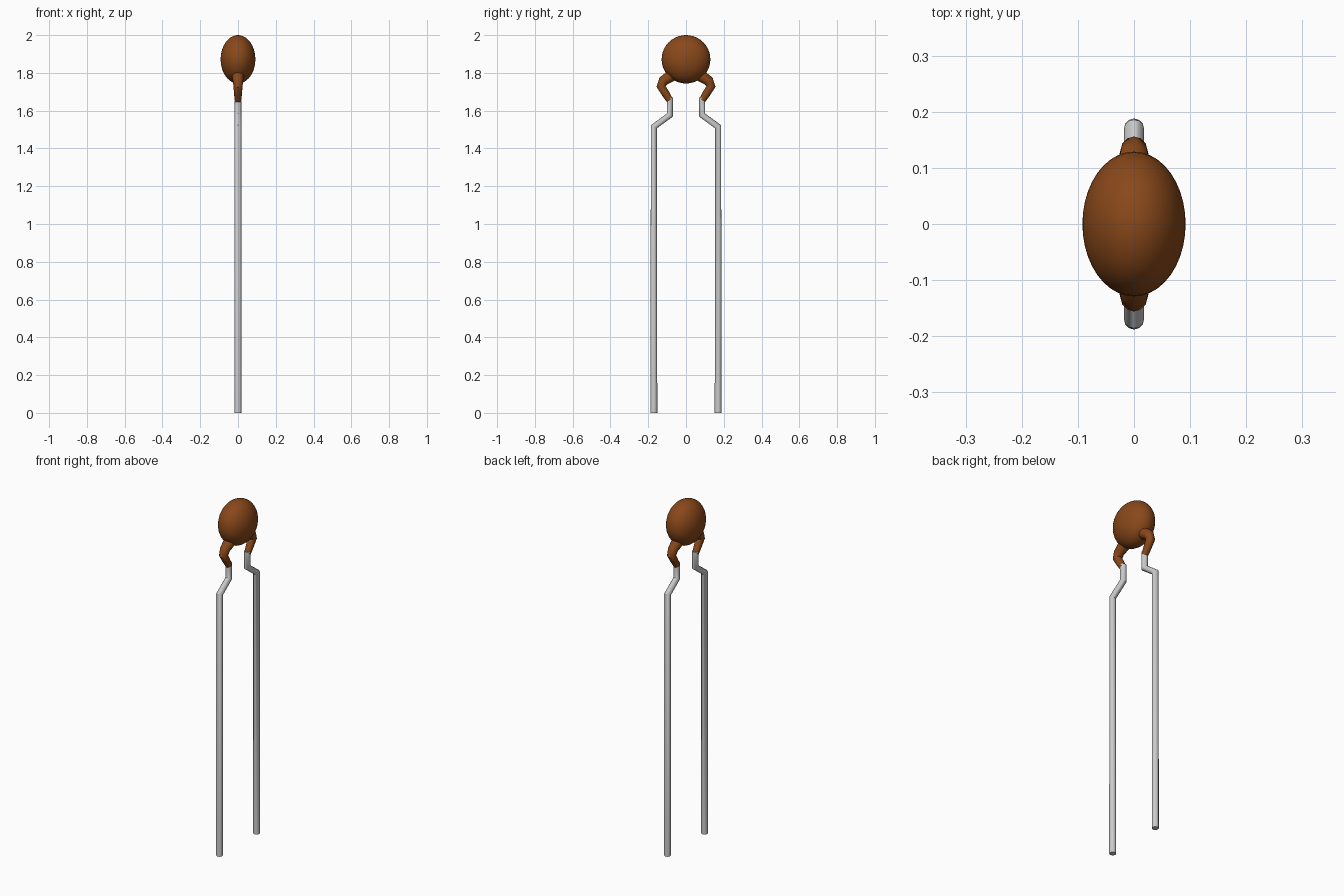
import bpy
import math

if "Cube" in bpy.data.objects:
    bpy.data.objects.remove(bpy.data.objects["Cube"])

brown = bpy.data.materials.new("brown_coating")
brown.diffuse_color = (0.25, 0.065, 0.01, 1)
brown.use_nodes = True
brown.node_tree.nodes["Principled BSDF"].inputs["Base Color"].default_value = brown.diffuse_color


def smooth(obj, angle=40):
    bpy.ops.object.select_all(action='DESELECT')
    obj.select_set(True)
    bpy.context.view_layer.objects.active = obj
    bpy.ops.object.shade_smooth_by_angle(angle=math.radians(angle))


def tube(name, points, side, mat=None):
    """Sweep a round section along (y, z, radius) points, mirrored by side."""
    cu = bpy.data.curves.new(name, 'CURVE')
    cu.dimensions = '3D'
    cu.bevel_depth = 1.0
    cu.bevel_resolution = 4
    cu.use_fill_caps = True
    sp = cu.splines.new('POLY')
    sp.points.add(len(points) - 1)
    for p, (y, z, r) in zip(sp.points, points):
        p.co = (0, side * y, z, 1)
        p.radius = r
    obj = bpy.data.objects.new(name, cu)
    bpy.context.collection.objects.link(obj)
    bpy.ops.object.select_all(action='DESELECT')
    obj.select_set(True)
    bpy.context.view_layer.objects.active = obj
    bpy.ops.object.convert(target='MESH')
    obj = bpy.context.object
    if mat:
        obj.data.materials.clear()
        obj.data.materials.append(mat)
    smooth(obj)


# Lens-shaped body, poles on the x axis
bpy.ops.mesh.primitive_uv_sphere_add(segments=40, ring_count=20, radius=1,
                                     location=(0, 0, 1.872),
                                     rotation=(0, math.pi / 2, 0))
body = bpy.context.object
body.name = "capacitor_body"
body.scale = (0.128, 0.129, 0.092)
bpy.ops.object.transform_apply(location=False, rotation=True, scale=True)
body.data.materials.append(brown)
smooth(body)

# Bent wires and the tapering coating that joins them to the body
wire = [(0.17, 0.0, 0.018), (0.17, 1.515, 0.018), (0.085, 1.577, 0.018),
        (0.085, 1.67, 0.017)]
neck = [(0.05, 1.81, 0.034), (0.085, 1.78, 0.031), (0.12, 1.757, 0.027),
        (0.132, 1.728, 0.024), (0.108, 1.69, 0.021), (0.086, 1.655, 0.018)]
for side, label in ((1, "back"), (-1, "front")):
    tube(label + "_wire", wire, side)
    tube(label + "_neck", neck, side, brown)
